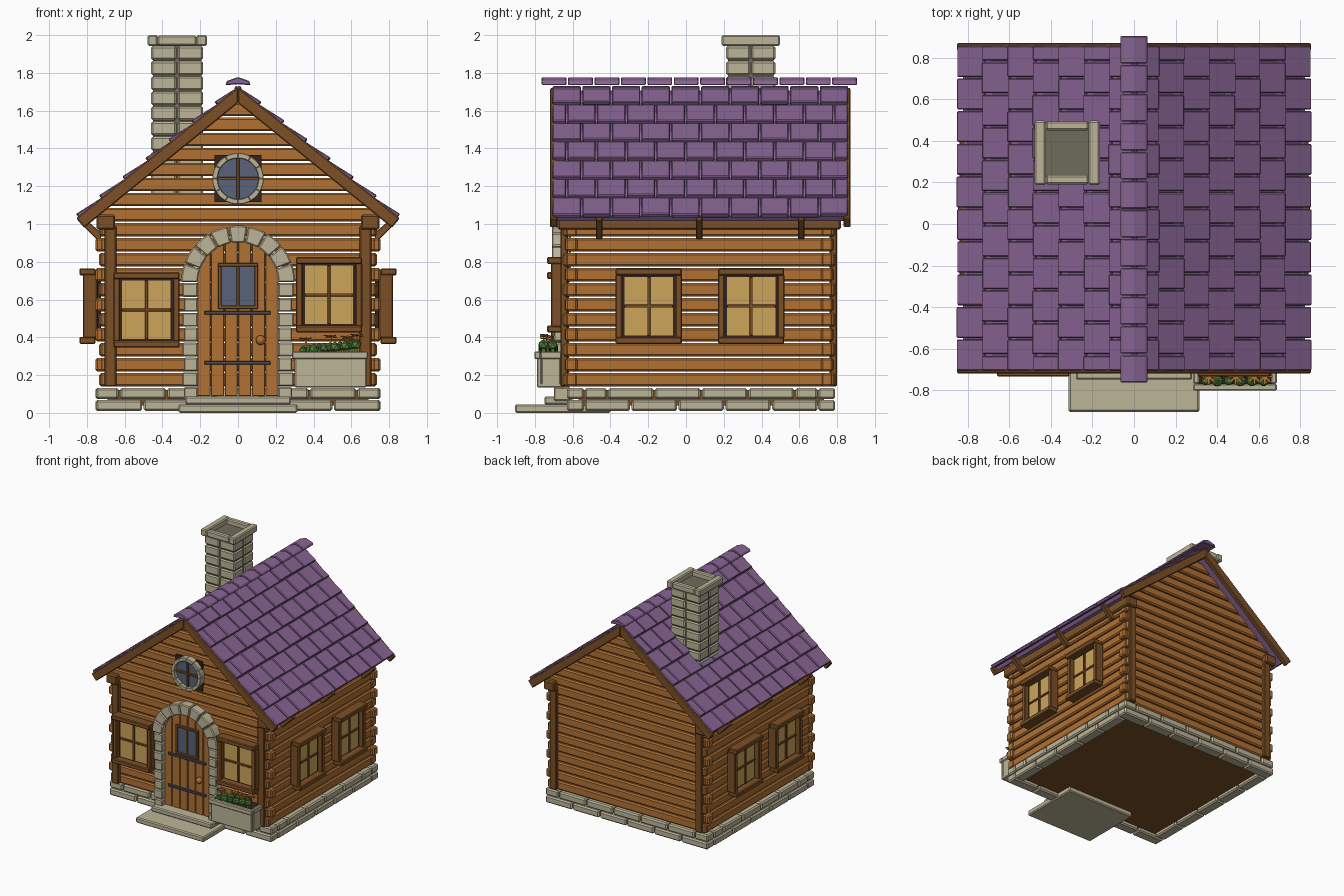
import bpy, bmesh, math, random
from mathutils import Matrix, Vector

if "Cube" in bpy.data.objects:
    bpy.data.objects.remove(bpy.data.objects["Cube"])

random.seed(4)


def material(name, rgb):
    m = bpy.data.materials.new(name)
    lin = [(c / 255 / 12.92) if c < 11 else ((c / 255 + 0.055) / 1.055) ** 2.4 for c in rgb]
    m.diffuse_color = (*lin, 1)
    m.use_nodes = True
    m.node_tree.nodes["Principled BSDF"].inputs["Base Color"].default_value = m.diffuse_color
    return m


WOOD = material("log wood", (176, 113, 52))
TRIM = material("dark timber", (124, 80, 38))
STONE = material("pale stone", (190, 181, 153))
SOOT = material("sooty stone", (110, 107, 92))
ROOF = material("purple shingle", (136, 100, 147))
LIT = material("yellow glass", (205, 165, 90))
GLASS = material("blue glass", (88, 98, 120))
LEAF = material("leaf green", (84, 130, 58))
DARK = material("dark recess", (50, 34, 30))
IRON = material("iron", (74, 76, 86))


def prism(bm, pts, push):
    """Closed solid from a planar loop of 3D points pushed along a vector."""
    a = [bm.verts.new(p) for p in pts]
    b = [bm.verts.new(Vector(p) + Vector(push)) for p in pts]
    bm.faces.new(a)
    bm.faces.new(b[::-1])
    for i in range(len(a)):
        j = (i + 1) % len(a)
        bm.faces.new((a[i], b[i], b[j], a[j]))


def prism_y(bm, pts, y0, y1):
    prism(bm, [(x, y0, z) for x, z in pts], (0, y1 - y0, 0))


def box(bm, x0, x1, y0, y1, z0, z1):
    prism_y(bm, [(x0, z0), (x1, z0), (x1, z1), (x0, z1)], y0, y1)


def finish(name, bm, mat, bevel=0.006, matrix=None):
    bmesh.ops.recalc_face_normals(bm, faces=bm.faces)
    me = bpy.data.meshes.new(name)
    bm.to_mesh(me)
    bm.free()
    me.materials.append(mat)
    ob = bpy.data.objects.new(name, me)
    bpy.context.collection.objects.link(ob)
    if matrix:
        ob.matrix_world = matrix
    if bevel:
        mod = ob.modifiers.new("bevel", "BEVEL")
        mod.width, mod.segments = bevel, 1
    return ob


def boxes(name, mat, items, bevel=0.006, matrix=None):
    bm = bmesh.new()
    for b in items:
        box(bm, *b)
    return finish(name, bm, mat, bevel, matrix)


def cuts(a, b, n, shift):
    """Split a length into blocks, optionally shifted by half a block."""
    w = (b - a) / n
    e = [a] + [a + w * (i + (0.5 if shift else 1)) for i in range(n if shift else n - 1)] + [b]
    return list(zip(e, e[1:]))


# Foundation stones and floor
stones = []
for k, (z0, z1) in enumerate(((0.01, 0.068), (0.073, 0.132))):
    for a, b in cuts(-0.755, 0.755, 6, k):
        stones += [(a + .004, b - .004, -0.63, -0.54, z0, z1), (a + .004, b - .004, 0.70, 0.79, z0, z1)]
    for a, b in cuts(-0.54, 0.70, 5, k):
        stones += [(s - .045, s + .045, a + .004, b - .004, z0, z1) for s in (-0.71, 0.71)]
boxes("foundation", STONE, stones, 0.01)
boxes("floor", TRIM, [(-0.69, 0.69, -0.57, 0.73, 0.04, 0.12)], 0)
boxes("doorstep", STONE, [(-0.315, 0.315, -0.905, -0.40, 0, 0.045),
                          (-0.28, 0.28, -0.75, -0.60, 0.045, 0.088)], 0.008)

# Log walls; end walls taper into the gable
PITCH, LOG = 0.0795, 0.071
ends, sides = bmesh.new(), bmesh.new()
for i in range(19):
    z0 = 0.14 + i * PITCH
    z1 = z0 + LOG
    cap = 0.755 if i % 2 else 0.735
    h0, h1 = [min(cap, (1.672 - z) / 0.81) for z in (z0, z1)]
    for y in (-0.637, 0.715):
        prism_y(ends, [(-h0, z0), (h0, z0), (h1, z1), (-h1, z1)], y, y + 0.062)
    if i < 11:
        for x in (-0.70, 0.70):
            out = 0.01 if i % 2 == 0 else 0
            box(sides, x - 0.03, x + 0.03, -0.64 - out, 0.78 + out, z0, z1)
finish("end_wall_logs", ends, WOOD, 0.01)
finish("side_wall_logs", sides, WOOD, 0.01)
boxes("corner_posts", TRIM, [(x - .031, x + .031, y, y + 0.04, 0.14, 0.99)
                             for x in (-0.675, 0.675) for y in (-0.665, 0.76)])
boxes("eave_beams", TRIM, [(x - .05, x + .05, -0.68, 0.82, 0.97, 1.05) for x in (-0.70, 0.70)], 0.01)

# Roof: everything laid out along the slope (t down the slope, n outward)
ANG = math.atan(0.81)
CA, SA, TOP = math.cos(ANG), math.sin(ANG), 1.745


def slope(s, t, n):
    return s * (t * CA + n * SA), TOP - t * SA + n * CA


def slope_slab(bm, s, t1, n0, n1, y0, y1):
    k = math.tan(ANG)
    prism_y(bm, [slope(s, *p) for p in ((-n0 * k, n0), (-n1 * k, n1), (t1, n1), (t1, n0))], y0, y1)


deck, barge, tiles, struts = [bmesh.new() for _ in range(4)]
ROW = 1.10 / 7
for s in (-1, 1):
    slope_slab(deck, s, 1.085, -0.06, -0.03, -0.70, 0.85)
    for y0, y1 in ((-0.72, -0.68), (0.835, 0.872)):
        slope_slab(barge, s, 1.115, -0.082, -0.016, y0, y1)
    for r in range(7):
        for a, b in cuts(-0.71, 0.862, 10, r % 2):
            t0, t1 = r * ROW, (r + 1) * ROW + random.uniform(-.003, .003)
            prism_y(tiles, [slope(s, *p) for p in ((t0, -.034), (t0, -.016), (t1, .002), (t1, -.026))],
                    a + .004, b - .004)
    for y in (-0.46, 0.07, 0.61):
        prism_y(struts, [(s * x, z) for x, z in ((.725, .92), (.75, .92), (.85, 1.02), (.82, 1.035), (.725, .955))],
                y - .017, y + .017)
finish("roof_deck", deck, ROOF, 0)
finish("barge_boards", barge, TRIM)
finish("roof_shingles", tiles, ROOF, 0.005)
finish("eave_struts", struts, TRIM, 0.004)

# Ridge caps
bm = bmesh.new()
for a, b in cuts(-0.768, 0.91, 12, False):
    prism_y(bm, [(-.067, 1.735), (-.06, 1.757), (0, 1.778), (.06, 1.757), (.067, 1.735), (0, 1.74)],
            a + .004, b - .004)
finish("ridge_caps", bm, ROOF, 0.005)

# Chimney
cx, cy = -0.322, 0.343
blocks = []
for i in range(10):
    z0 = 1.145 + i * 0.08
    for sx in (-1, 1):
        for sy in (-1, 1):
            xs, ys = sorted((cx + sx * .004, cx + sx * .138)), sorted((cy + sy * .004, cy + sy * .13))
            blocks.append((*xs, *ys, z0 + .004, z0 + .077))
boxes("chimney_blocks", STONE, blocks, 0.009)
boxes("chimney_core", SOOT, [(cx - .128, cx + .128, cy - .12, cy + .12, 1.15, 1.956)], 0)
rim = [(cx + s * .13 - .027, cx + s * .13 + .027, cy - .155, cy + .155, 1.943, 2.0) for s in (-1, 1)]
rim += [(cx - .103, cx + .103, cy + s * .13 - .022, cy + s * .13 + .022, 1.945, 1.997) for s in (-1, 1)]
boxes("chimney_cap", STONE, rim, 0.008)


# Cross-pane windows, built facing forward and then turned onto a wall
def window(name, x, y, z, turn):
    m = Matrix.Translation((x, y, z)) @ Matrix.Rotation(math.radians(turn), 4, "Z")
    boxes(name + "_recess", DARK, [(-.143, .143, -.035, .02, -.17, .17)], 0, m)
    boxes(name + "_panes", LIT, [(-.128, .128, -.042, -.03, -.155, .155)], 0, m)
    boxes(name + "_bars", TRIM, [(-.008, .008, -.052, -.035, -.155, .155),
                                 (-.128, .128, -.051, -.035, -.008, .008)], 0.002, m)
    boxes(name + "_frame", TRIM,
          [(s * .158 - .018, s * .158 + .018, -.075, 0, -.17, .17) for s in (-1, 1)] +
          [(-.175, .175, -.095, -.01, .163, .2), (-.175, .175, -.095, -.01, -.2, -.163)], 0.006, m)


window("front_left_window", -0.485, -0.64, 0.545, 0)
window("front_right_window", 0.482, -0.64, 0.625, 0)
for s, side in ((1, "right"), (-1, "left")):
    for y, where in ((-0.197, "front"), (0.345, "rear")):
        window(f"{side}_{where}_side_window", s * 0.745, y, 0.565, s * 90)

# Arched door with planks, straps, knob and glazed hatch
AZ = 0.69
bm = bmesh.new()
for a, b in cuts(-0.216, 0.216, 6, False):
    a, b = a + .002, b - .002
    arc = [(b + (a - b) * k / 4) for k in range(5)]
    prism_y(bm, [(a, .09), (b, .09)] + [(x, AZ + math.sqrt(.22 ** 2 - x * x)) for x in arc], -0.665, -0.62)
finish("door_planks", bm, WOOD, 0.003)
boxes("door_straps", IRON, [(-.178, .172, -.678, -.66, z - .01, z + .01) for z in (.265, .53)], 0.003)
boxes("door_window_frame", TRIM, [(-.105, .105, -.682, -.66, .55, .568), (-.105, .105, -.682, -.66, .775, .793),
                                  (-.105, -.087, -.68, -.66, .56, .78), (.087, .105, -.68, -.66, .56, .78),
                                  (-.008, .008, -.68, -.66, .56, .78)], 0.003)
boxes("door_window_glass", GLASS, [(-.09, .09, -.672, -.664, .56, .78)], 0)
bm = bmesh.new()
bmesh.ops.create_uvsphere(bm, u_segments=12, v_segments=8, radius=.026,
                          matrix=Matrix.Translation((.12, -.685, .385)))
knob = finish("door_knob", bm, WOOD, 0)
for p in knob.data.polygons:
    p.use_smooth = True


def ring(bm, x, z, r0, r1, a0, a1, n, y0, y1, gap, sub=3):
    """Wedge blocks around an arc."""
    for a, b in cuts(a0, a1, n, False):
        angs = [a + gap + (b - a - 2 * gap) * k / sub for k in range(sub + 1)]
        pts = [(x + r1 * math.cos(t), z + r1 * math.sin(t)) for t in angs]
        pts += [(x + r0 * math.cos(t), z + r0 * math.sin(t)) for t in angs[::-1]]
        prism_y(bm, pts, y0, y1)


# Stone door surround
bm = bmesh.new()
ring(bm, 0, AZ, .212, .302, 0, math.pi, 9, -0.71, -0.61, .008)
for s in (-1, 1):
    for k, (a, b) in enumerate(cuts(.06, AZ, 8, False)):
        x0, x1 = sorted((s * .213, s * (.295 if k % 2 else .287)))
        box(bm, x0, x1, -0.70, -0.61, a + .003, b - .003)
finish("door_surround", bm, STONE, 0.007)

# Round gable window
RZ = 1.24
boxes("gable_recess", DARK, [(-.124, .124, -.648, -.57, RZ - .124, RZ + .124)], 0)
bm = bmesh.new()
ring(bm, 0, RZ, .108, .136, 0, math.tau, 12, -0.69, -0.63, 0)
finish("gable_window_ring", bm, STONE, 0.003)
bm = bmesh.new()
prism_y(bm, [(.115 * math.cos(k * math.tau / 32), RZ + .115 * math.sin(k * math.tau / 32)) for k in range(32)],
        -0.66, -0.645)
finish("gable_window_glass", bm, GLASS, 0)
boxes("gable_window_bars", TRIM, [(-.008, .008, -.674, -.655, RZ - .11, RZ + .11),
                                  (-.11, .11, -.673, -.655, RZ - .008, RZ + .008)], 0.002)

# Stone planter with soil, leaves and a few dry blooms
boxes("planter", STONE, [(.30, .68, -.79, -.765, .14, .29), (.30, .68, -.665, -.64, .14, .29),
                         (.30, .325, -.765, -.665, .14, .29), (.655, .68, -.765, -.665, .14, .29),
                         (.30, .68, -.79, -.64, .135, .16), (.285, .688, -.803, -.77, .285, .325),
                         (.285, .315, -.77, -.645, .285, .325), (.66, .688, -.77, -.645, .285, .325)], 0.006)
boxes("planter_soil", DARK, [(.31, .67, -.775, -.64, .20, .312)], 0)
bm = bmesh.new()
for k in range(11):
    x, y = .345 + .028 * k, -.755 + .05 * (k % 2)
    r = random.uniform(.022, .032)
    bmesh.ops.create_icosphere(bm, subdivisions=1, radius=r, matrix=Matrix.Translation((x, y, .33 + .003 * k)))
    box(bm, x - .01, x + .01, y - .01, y + .01, .31, .355 + .003 * k)
finish("planter_leaves", bm, LEAF, 0)
bm = bmesh.new()
for x, z in ((.36, .39), (.49, .405), (.58, .40), (.63, .41)):
    for k in range(4):
        m = Matrix.Translation((x, -.735, z)) @ Matrix.Rotation(k * math.pi / 4, 4, "Z") @ \
            Matrix.Rotation(.15, 4, "Y") @ Matrix.Diagonal((.075, .01, .006, 1))
        bmesh.ops.create_cube(bm, size=1, matrix=m)
    box(bm, x - .004, x + .004, -.739, -.731, .31, z)
finish("planter_blooms", bm, WOOD, 0)
